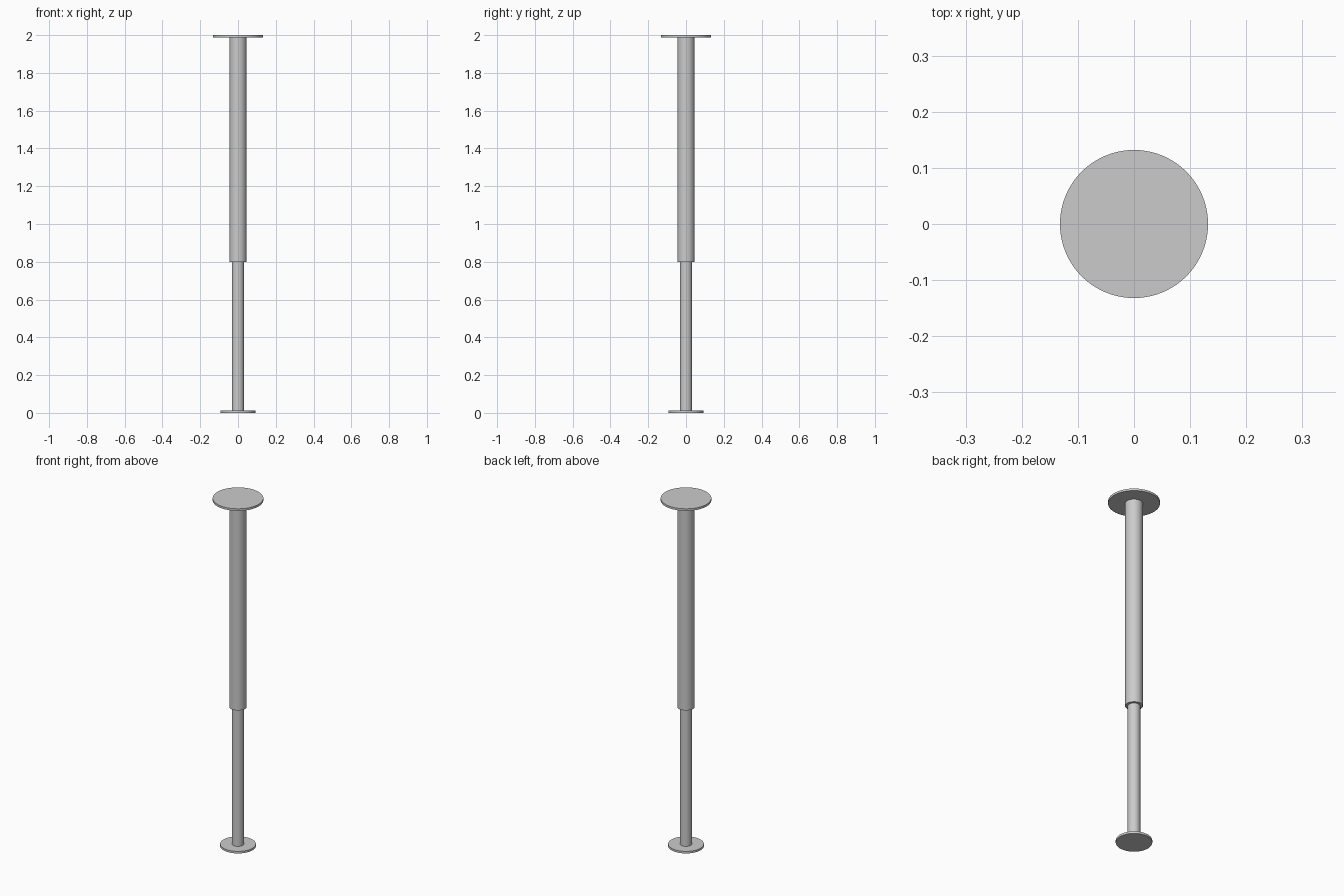
import bpy
import math

if "Cube" in bpy.data.objects:
    bpy.data.objects.remove(bpy.data.objects["Cube"])


def cylinder(name, radius, z0, z1, sides=64):
    """Upright smooth cylinder between two heights."""
    bpy.ops.mesh.primitive_cylinder_add(
        vertices=sides, radius=radius, depth=z1 - z0,
        location=(0, 0, (z0 + z1) / 2))
    obj = bpy.context.object
    obj.name = name
    bpy.ops.object.shade_smooth_by_angle(angle=math.radians(35))
    return obj


PLATE = 0.012

# Round end plates
cylinder("base_plate", 0.093, 0, PLATE)
cylinder("top_plate", 0.132, 2 - PLATE, 2)

# Telescoping tubes: the narrow one slides up into the wide one
cylinder("inner_tube", 0.032, PLATE, 0.85)
cylinder("outer_tube", 0.045, 0.80, 2 - PLATE)
